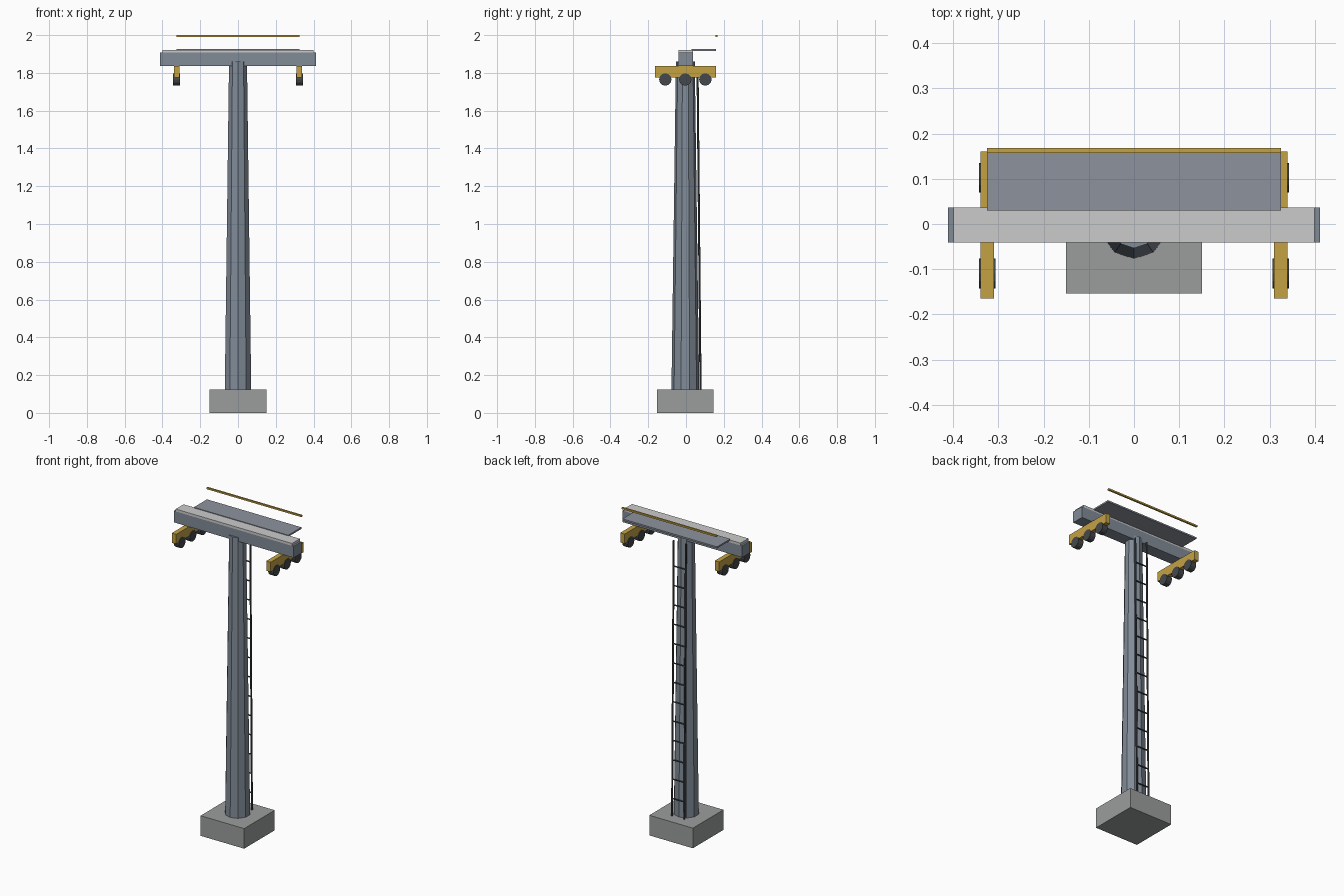
import bpy, math
from mathutils import Vector

if "Cube" in bpy.data.objects:
    bpy.data.objects.remove(bpy.data.objects["Cube"])


def material(name, rgb):
    m = bpy.data.materials.new(name)
    m.diffuse_color = (*rgb, 1)
    m.use_nodes = True
    m.node_tree.nodes["Principled BSDF"].inputs["Base Color"].default_value = m.diffuse_color
    return m


STEEL = material("steel", (0.22, 0.26, 0.31))
DECK = material("deck_grey", (0.27, 0.29, 0.34))
YELLOW = material("yellow", (0.55, 0.36, 0.06))
DARK = material("dark", (0.06, 0.065, 0.07))
CONCRETE = material("concrete", (0.33, 0.34, 0.34))
PALE = material("pale_steel", (0.55, 0.55, 0.56))
CY = -0.0035  # y of the mast axis


def finish(name, mat):
    ob = bpy.context.object
    ob.name = name
    ob.data.materials.append(mat)
    return ob


def box(name, lo, hi, mat):
    lo, hi = Vector(lo), Vector(hi)
    bpy.ops.mesh.primitive_cube_add(size=1, location=(lo + hi) / 2)
    ob = finish(name, mat)
    ob.scale = hi - lo
    return ob


def bar(name, a, b, radius, mat, sides=6):
    a, b = Vector(a), Vector(b)
    bpy.ops.mesh.primitive_cylinder_add(vertices=sides, radius=radius,
                                        depth=(b - a).length, location=(a + b) / 2)
    ob = finish(name, mat)
    ob.rotation_euler = (b - a).to_track_quat('Z', 'Y').to_euler()
    return ob


# Footing and tapered ten-sided mast
box("footing", (-0.15, CY - 0.15, 0), (0.15, CY + 0.15, 0.125), CONCRETE)
bpy.ops.mesh.primitive_cone_add(vertices=10, radius1=0.0735, radius2=0.05, depth=1.735,
                                location=(0, CY, 0.125 + 1.735 / 2),
                                rotation=(0, 0, math.pi))
finish("mast", STEEL)

# Crossbeam with cap plate
box("crossbeam", (-0.412, -0.041, 1.836), (0.412, 0.036, 1.907), STEEL)
box("cap_plate", (-0.4, -0.041, 1.907), (0.4, 0.036, 1.922), PALE)

# Walkway and handrail
box("walkway", (-0.325, 0.03, 1.916), (0.325, 0.159, 1.926), DECK)
box("handrail", (-0.325, 0.157, 1.99), (0.325, 0.168, 2.0), YELLOW)

# Sheave trains hung under both beam ends
for side, label in ((-1, "left"), (1, "right")):
    x = side * 0.325
    box(f"{label}_sheave_frame", (x - 0.015, -0.165, 1.776), (x + 0.015, 0.16, 1.836), YELLOW)
    for i in range(3):
        y = CY + (i - 1) * 0.106
        bar(f"{label}_sheave_{i + 1}", (x - 0.0185, y, 1.765), (x + 0.0185, y, 1.765),
            0.033, DARK, 12)

# Leaning ladder on the back of the mast
Z0, Z1, Y0, Y1, HALF = 0.125, 1.83, 0.077, 0.061, 0.042
for side, label in ((-1, "left"), (1, "right")):
    bar(f"ladder_{label}_rail", (side * HALF, Y0, Z0), (side * HALF, Y1, Z1), 0.0055, DARK)
for i in range(13):
    z = 0.232 + 0.12 * i
    y = Y0 + (Y1 - Y0) * (z - Z0) / (Z1 - Z0)
    bar(f"ladder_rung_{i + 1}", (-HALF, y, z), (HALF, y, z), 0.0045, DARK)
